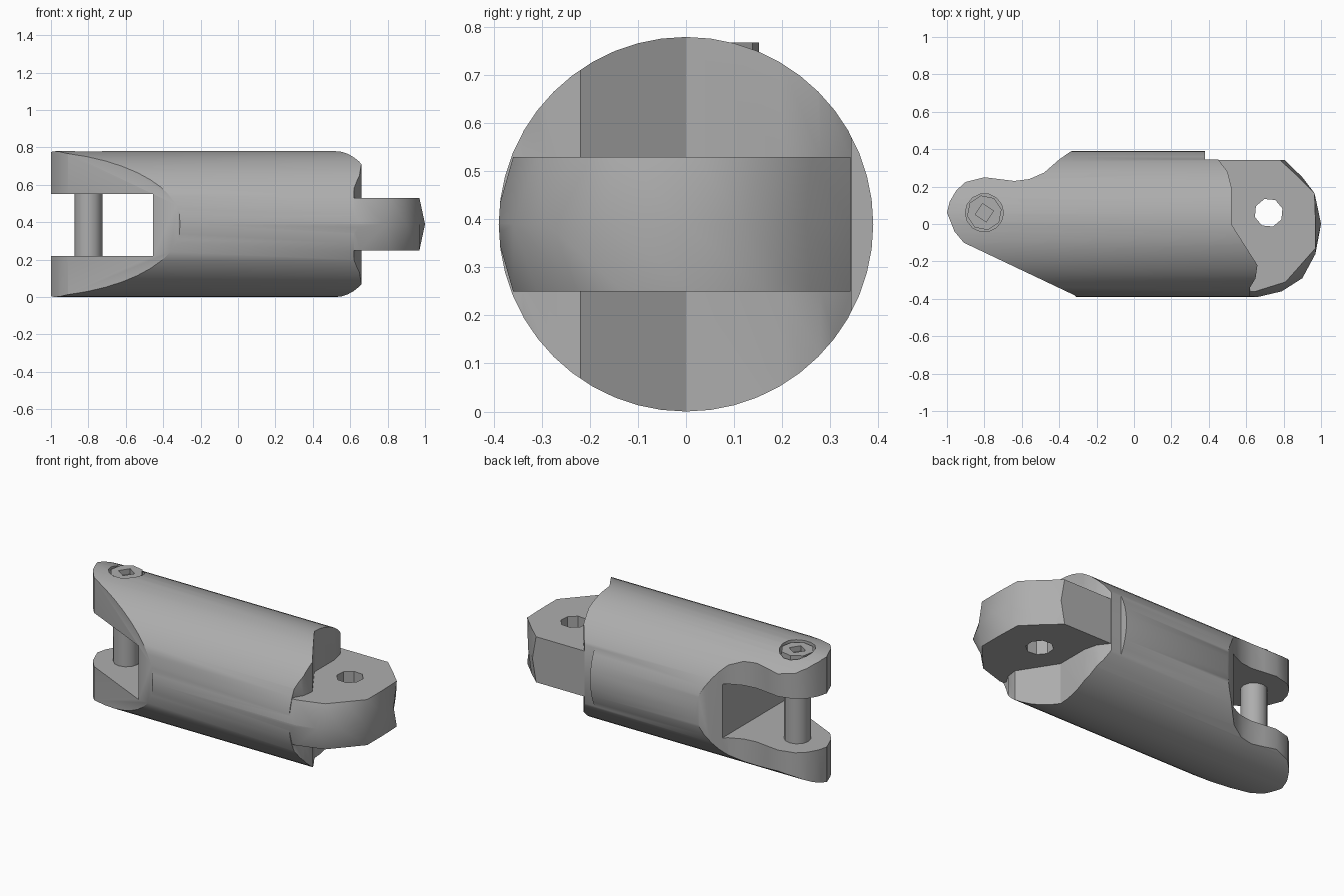
import bpy, bmesh, math
from mathutils import Matrix

if "Cube" in bpy.data.objects:
    bpy.data.objects.remove(bpy.data.objects["Cube"], do_unlink=True)

R = 0.39                # barrel radius, also its axis height
PIN = (-0.8, 0.06)      # pin centre
EYE = (0.72, 0.06)      # tongue hole centre

steel = bpy.data.materials.new("grey steel")
steel.use_nodes = True
grey = (0.42, 0.42, 0.42, 1)
steel.diffuse_color = grey
steel.node_tree.nodes["Principled BSDF"].inputs["Base Color"].default_value = grey


def finish(name, bm):
    bmesh.ops.recalc_face_normals(bm, faces=bm.faces)
    mesh = bpy.data.meshes.new(name)
    bm.to_mesh(mesh)
    bm.free()
    mesh.materials.append(steel)
    obj = bpy.data.objects.new(name, mesh)
    bpy.context.collection.objects.link(obj)
    return obj


def loft(name, layers):
    """Stack matching outlines, given as (z, points), and cap both ends."""
    bm = bmesh.new()
    rings = [[bm.verts.new((x, y, z)) for x, y in pts] for z, pts in layers]
    for a, b in zip(rings, rings[1:]):
        for i in range(len(a)):
            j = (i + 1) % len(a)
            bm.faces.new((a[i], a[j], b[j], b[i]))
    bm.faces.new(rings[0])
    bm.faces.new(rings[-1])
    return finish(name, bm)


def rod(name, centre, radius, z0, z1, sides, turn=0):
    pts = [(centre[0] + radius * math.cos(turn + math.tau * i / sides),
            centre[1] + radius * math.sin(turn + math.tau * i / sides))
           for i in range(sides)]
    return loft(name, [(z0, pts), (z1, pts)])


def boolean(obj, other, operation):
    mod = obj.modifiers.new(operation, 'BOOLEAN')
    mod.operation, mod.object, mod.solver = operation, other, 'EXACT'
    bpy.context.view_layer.objects.active = obj
    bpy.ops.object.modifier_apply(modifier=mod.name)
    bpy.data.objects.remove(other, do_unlink=True)


def smooth(obj, degrees):
    bpy.ops.object.select_all(action='DESELECT')
    obj.select_set(True)
    bpy.context.view_layer.objects.active = obj
    bpy.ops.object.shade_smooth_by_angle(angle=math.radians(degrees))


# Plan outline of the body: fork nose, waist, step and scalloped cheeks
plan = [(-0.40, -0.42), (-0.32, -0.38), (-0.91, -0.10), (-0.96, -0.04),
        (-1.0, 0.06), (-0.985, 0.12), (-0.95, 0.18), (-0.9, 0.225),
        (-0.8, 0.25), (-0.72, 0.24), (-0.64, 0.23), (-0.56, 0.24),
        (-0.48, 0.275), (-0.4, 0.345), (-0.35, 0.38), (-0.28, 0.42),
        (0.38, 0.42), (0.38, 0.345), (0.45, 0.345), (0.5, 0.28), (0.52, 0.2),
        (0.52, 0.0), (0.59, -0.11), (0.66, -0.22), (0.65, -0.29),
        (0.62, -0.34), (0.62, -0.42)]
plan = plan[1:] + [(-0.28, -0.42)]
body = loft("linkage_body", [(-0.1, plan), (0.9, plan)])

# Tongue: the end bulges outwards at mid height
rim = [(0.3, 0.343), (0.78, 0.343), (0.87, 0.26), (0.965, 0.165), (0.97, 0.02),
       (0.97, -0.13), (0.89, -0.22), (0.81, -0.31), (0.65, -0.36), (0.3, -0.36)]
bulge = [(0.3, 0.343), (0.805, 0.343), (0.9, 0.25), (0.975, 0.12), (1.0, 0.0),
         (0.97, -0.16), (0.9, -0.29), (0.79, -0.36), (0.62, -0.4), (0.3, -0.4)]
tongue = loft("tongue", [(0.25, rim), (R, bulge), (0.53, rim)])
boolean(body, tongue, 'UNION')

# Round the whole part to the barrel
bm = bmesh.new()
bmesh.ops.create_cone(bm, cap_ends=True, segments=48, radius1=R, radius2=R, depth=2.4,
                      matrix=Matrix.Translation((0, 0, R)) @ Matrix.Rotation(math.pi / 2, 4, 'Y'))
boolean(body, finish("barrel", bm), 'INTERSECT')

# Fork slot
bm = bmesh.new()
bmesh.ops.create_cube(bm, size=1, matrix=Matrix.Translation((-0.955, 0, 0.385))
                      @ Matrix.Diagonal((1, 1, 0.33, 1)))
boolean(body, finish("slot", bm), 'DIFFERENCE')

# Tongue eye and the recess for the pin head
boolean(body, rod("eye", EYE, 0.077, 0.1, 0.7, 8, 0.3), 'DIFFERENCE')
boolean(body, rod("recess", PIN, 0.102, 0.72, 0.9, 14), 'DIFFERENCE')
smooth(body, 32)

# Pin with a socketed head
pin = rod("pin_shaft", PIN, 0.075, 0.15, 0.65, 12)
smooth(pin, 40)
head = rod("pin_head", PIN, 0.094, 0.7, 0.768, 8, 0.2)
boolean(head, rod("socket", PIN, 0.05, 0.735, 0.8, 4, 0.2), 'DIFFERENCE')
